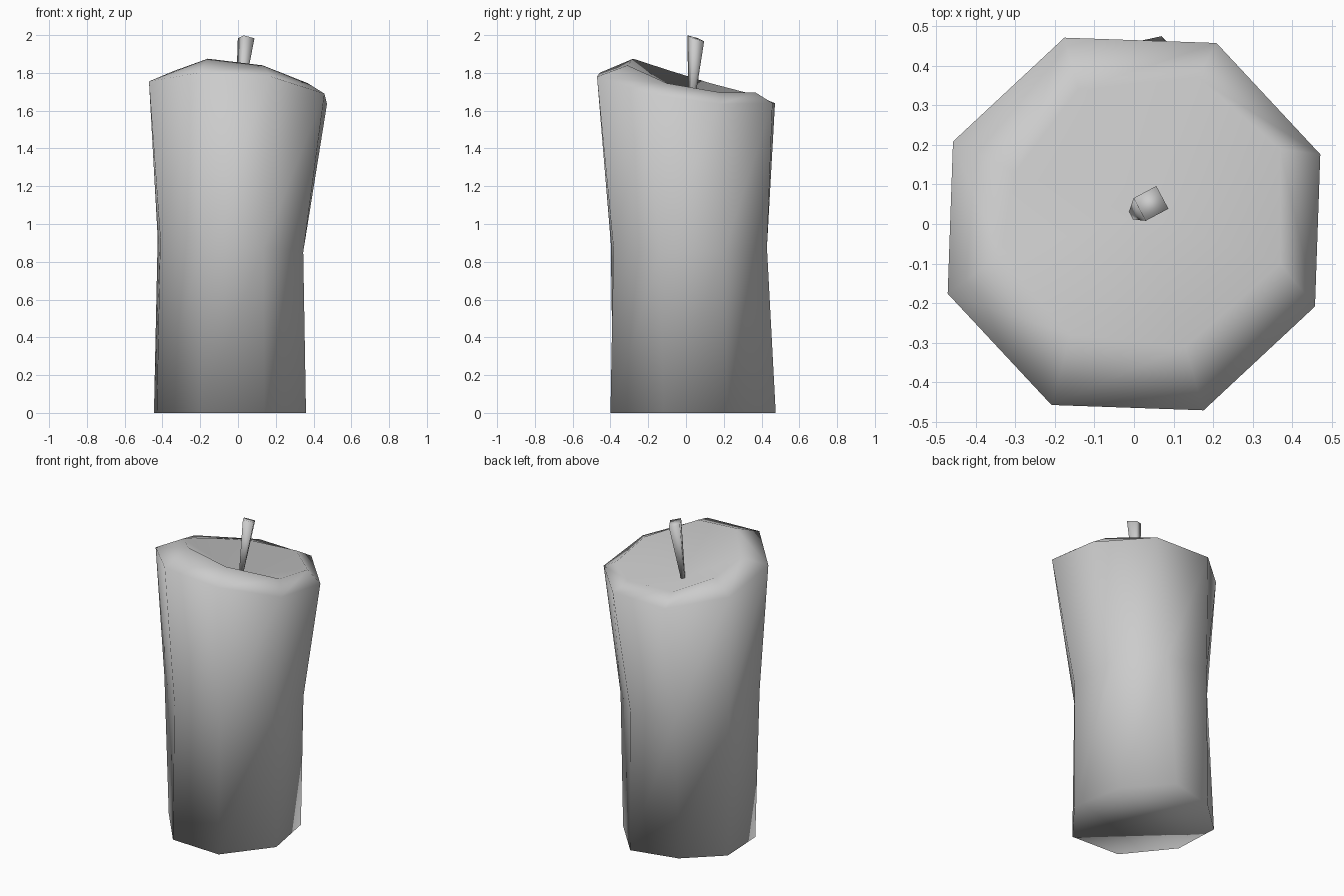
import bpy
import bmesh
from math import cos, sin, radians

SIDES = 8

if "Cube" in bpy.data.objects:
    bpy.data.objects.remove(bpy.data.objects["Cube"], do_unlink=True)


def make_material(name, color):
    mat = bpy.data.materials.new(name)
    mat.use_nodes = True
    mat.diffuse_color = color
    mat.node_tree.nodes["Principled BSDF"].inputs["Base Color"].default_value = color
    return mat


def ring(center, radii, sides, start, tilt=(0, 0)):
    """Even ring of points whose plane can lean along x and y."""
    points = []
    for i in range(sides):
        angle = radians(start + 360 * i / sides)
        dx, dy = radii[0] * cos(angle), radii[1] * sin(angle)
        points.append((center[0] + dx, center[1] + dy,
                       center[2] + tilt[0] * dx + tilt[1] * dy))
    return points


def loft(name, rings, material, tip=None):
    """Skin a stack of rings; the end is a flat cap or a fan to a centre point."""
    bm = bmesh.new()
    loops = [[bm.verts.new(p) for p in points] for points in rings]
    count = len(loops[0])
    bm.faces.new(reversed(loops[0]))
    for low, high in zip(loops, loops[1:]):
        for i in range(count):
            j = (i + 1) % count
            bm.faces.new((low[i], low[j], high[j], high[i]))
    if tip:
        middle = bm.verts.new(tip)
        for i in range(count):
            bm.faces.new((loops[-1][i], loops[-1][(i + 1) % count], middle))
    else:
        bm.faces.new(loops[-1])
    for face in bm.faces:
        face.smooth = True
    mesh = bpy.data.meshes.new(name)
    bm.to_mesh(mesh)
    bm.free()
    mesh.materials.append(material)
    obj = bpy.data.objects.new(name, mesh)
    bpy.context.collection.objects.link(obj)
    return obj


wax = make_material("wax grey", (0.6, 0.6, 0.6, 1))

# Candle body: irregular foot, narrow waist, uneven melted shoulder and lip
foot_outline = [(0.3, 0.22), (0.07, 0.475), (-0.23, 0.405), (-0.445, 0.205),
                (-0.43, -0.1), (-0.2, -0.385), (0.14, -0.4), (0.36, -0.12)]
foot = [(x, y, 0) for x, y in foot_outline]
waist = ring((-0.04, 0.015, 0.89), (0.41, 0.44), SIDES, 25, (-0.1, 0))
shoulder_heights = (1.635, 1.64, 1.64, 1.69, 1.755, 1.8, 1.78, 1.69)
shoulder = [(x, y, z) for (x, y, _), z in
            zip(ring((0, 0, 0), (0.503, 0.503), SIDES, 20.5), shoulder_heights)]
lip = [(0.37, 0.19, 1.695), (0.16, 0.37, 1.695), (-0.14, 0.34, 1.69), (-0.3, 0.13, 1.745),
       (-0.34, -0.08, 1.81), (-0.16, -0.28, 1.875), (0.13, -0.31, 1.84), (0.37, -0.1, 1.745)]
loft("candle_body", [foot, waist, shoulder, lip], wax, tip=(0.01, 0.02, 1.62))

# Wick: leaning square stem that widens upward
wick_base = ring((0, 0.025, 1.6), (0.014, 0.014), 4, -17)
wick_top = ring((0.043, 0.052, 1.983), (0.046, 0.046), 4, -17, (-0.1, -0.33))
loft("wick", [wick_base, wick_top], wax)
